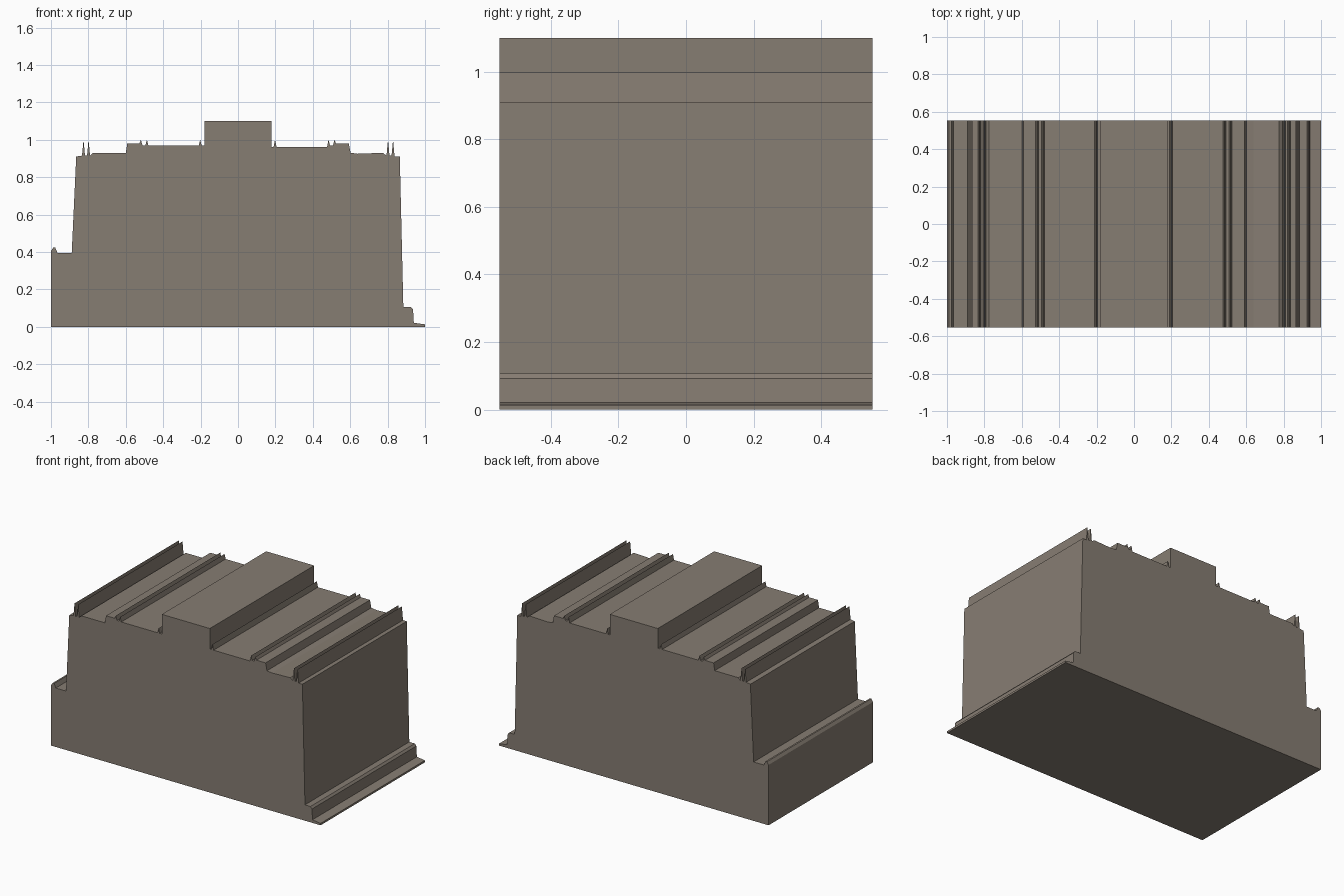
import bpy, bmesh

if "Cube" in bpy.data.objects:
    bpy.data.objects.remove(bpy.data.objects["Cube"])

HALF_DEPTH = 0.553

stone = bpy.data.materials.new("warm grey stone")
stone.diffuse_color = (0.24, 0.205, 0.17, 1)
stone.use_nodes = True
stone.node_tree.nodes["Principled BSDF"].inputs["Base Color"].default_value = stone.diffuse_color


def ridge(x, base_left, base_right, w=0.008, top=1.0):
    """Thin triangular rail running along the depth."""
    return [(x - w, base_left), (x, top), (x + w, base_right)]


def extrude_profile(name, points):
    bm = bmesh.new()
    face = bm.faces.new([bm.verts.new((x, -HALF_DEPTH, z)) for x, z in points])
    new = bmesh.ops.extrude_face_region(bm, geom=[face])["geom"]
    verts = [g for g in new if isinstance(g, bmesh.types.BMVert)]
    bmesh.ops.translate(bm, verts=verts, vec=(0, 2 * HALF_DEPTH, 0))
    bmesh.ops.recalc_face_normals(bm, faces=bm.faces)
    mesh = bpy.data.meshes.new(name)
    bm.to_mesh(mesh)
    bm.free()
    mesh.materials.append(stone)
    obj = bpy.data.objects.new(name, mesh)
    bpy.context.collection.objects.link(obj)
    return obj


# left side: raised ledge with lip, then the leaning wall
left_side = [(-1, 0), (-1, 0.405), (-0.988, 0.423), (-0.977, 0.423),
             (-0.965, 0.395), (-0.889, 0.395), (-0.865, 0.91)]

# roof, left half: parapet rails, step, track rails, kerb
left_roof = (ridge(-0.826, 0.915, 0.915) + ridge(-0.799, 0.915, 0.915)
             + [(-0.775, 0.93), (-0.6, 0.93), (-0.592, 0.98)]
             + ridge(-0.519, 0.98, 0.97) + ridge(-0.487, 0.97, 0.968)
             + ridge(-0.202, 0.968, 0.968))

# central raised block
block = [(-0.178, 0.968), (-0.178, 1.1), (0.178, 1.1), (0.178, 0.962)]

# roof, right half
right_roof = (ridge(0.198, 0.962, 0.962) + ridge(0.484, 0.962, 0.97)
              + ridge(0.516, 0.97, 0.98)
              + [(0.592, 0.98), (0.602, 0.93), (0.64, 0.925), (0.775, 0.93)]
              + ridge(0.802, 0.915, 0.915) + ridge(0.829, 0.915, 0.91))

# right side: leaning wall, low step and thin apron
right_side = [(0.865, 0.91), (0.884, 0.106), (0.925, 0.106), (0.936, 0.092),
              (0.94, 0.021), (1, 0.013), (1, 0)]

extrude_profile("building_body",
                left_side + left_roof + block + right_roof + right_side)
